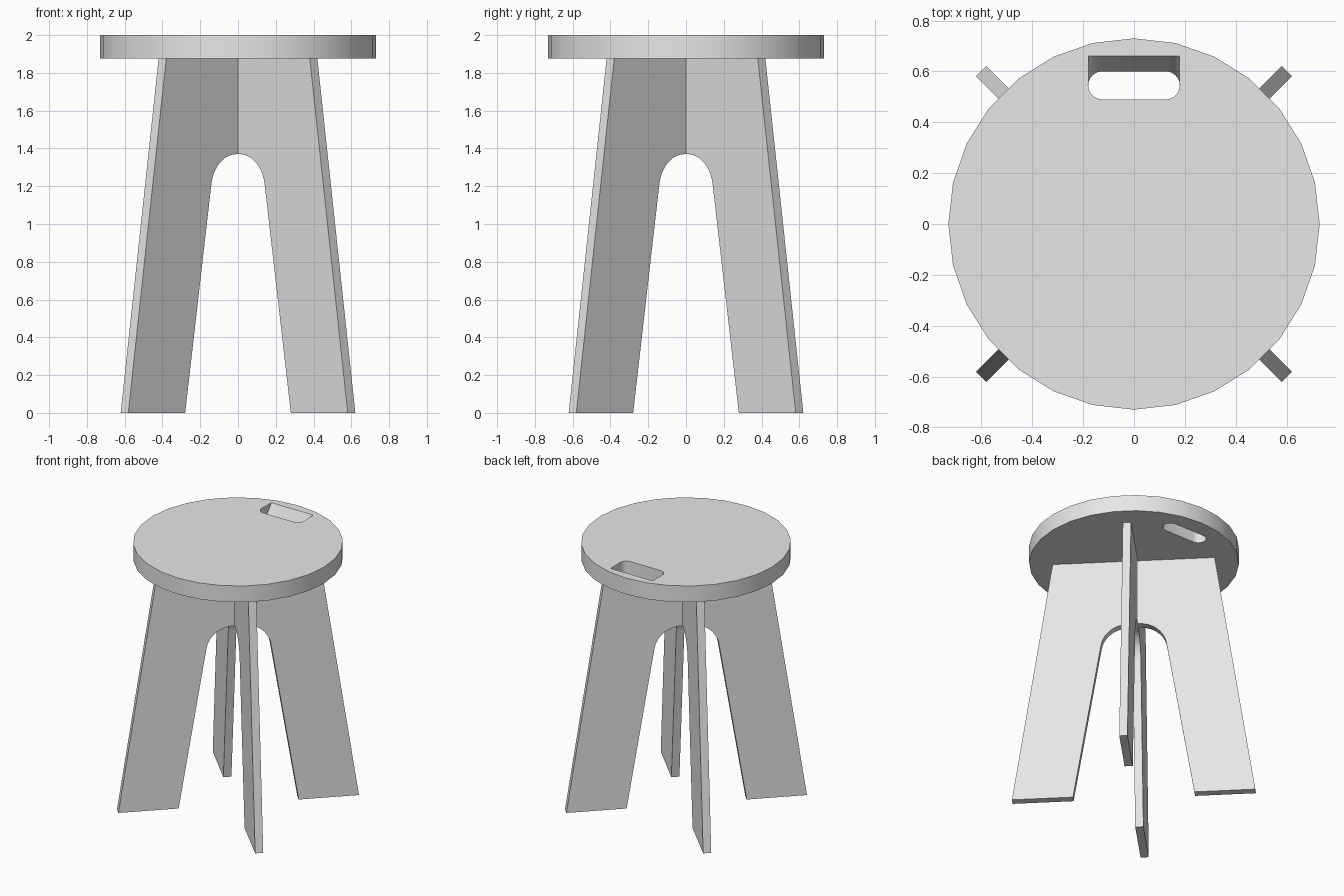
import bpy, bmesh, math
from mathutils import Vector

cube = bpy.data.objects.get("Cube")
if cube:
    bpy.data.objects.remove(cube, do_unlink=True)

GREY = (0.8, 0.8, 0.8, 1.0)
mat = bpy.data.materials.new("plain grey")
mat.use_nodes = True
mat.diffuse_color = GREY
mat.node_tree.nodes["Principled BSDF"].inputs["Base Color"].default_value = GREY

SEAT_BOTTOM, SEAT_TOP = 1.875, 2.0


def finish(bm, name):
    """Turn a bmesh into a coloured object with sharp-edged smooth shading."""
    bmesh.ops.recalc_face_normals(bm, faces=bm.faces)
    mesh = bpy.data.meshes.new(name)
    bm.to_mesh(mesh)
    bm.free()
    obj = bpy.data.objects.new(name, mesh)
    bpy.context.collection.objects.link(obj)
    mesh.materials.append(mat)
    bpy.ops.object.select_all(action='DESELECT')
    obj.select_set(True)
    bpy.context.view_layer.objects.active = obj
    bpy.ops.object.shade_smooth_by_angle(angle=math.radians(30))
    return obj


def arc(cx, cy, r, a0, a1, steps):
    """Points on an arc, angles in degrees."""
    angles = [math.radians(a0 + (a1 - a0) * i / steps) for i in range(steps + 1)]
    return [(cx + r * math.cos(a), cy + r * math.sin(a)) for a in angles]


def ring(bm, points, z):
    """Closed loop of vertices and edges at height z."""
    verts = [bm.verts.new((x, y, z)) for x, y in points]
    edges = [bm.edges.new((v, verts[i - 1])) for i, v in enumerate(verts)]
    return verts, edges


# Round seat with a hand slot near the back edge
def build_seat():
    bm = bmesh.new()
    sides, radius = 28, 0.73
    outline = arc(0, 0, radius, 0, 360, sides)[:-1]
    r, half = 0.055, 0.18
    slot_low = (arc(half - r, 0.545, r, -90, 90, 12)
                + arc(r - half, 0.545, r, 90, 270, 12))
    # Upper opening: the rear rim is swept back to a straight edge
    slot_high = [(x, y if y < 0.546 else 0.66) for x, y in slot_low]

    levels = []
    for z, slot in ((SEAT_BOTTOM, slot_low), (SEAT_TOP, slot_high)):
        outer, outer_edges = ring(bm, outline, z)
        inner, inner_edges = ring(bm, slot, z)
        levels.append((outer, inner))
        bmesh.ops.triangle_fill(bm, edges=outer_edges + inner_edges,
                                use_beauty=True, normal=(0, 0, 1))
    for low, high in zip(*levels):
        for i in range(len(low)):
            bm.faces.new((low[i - 1], low[i], high[i], high[i - 1]))
    return finish(bm, "seat")


# Tapered leg panel with an arched cut-out, standing on a diagonal
def build_panel(name, angle):
    bm = bmesh.new()
    thick = 0.057
    foot_out, foot_in, top_out = 0.85, 0.424, 0.566
    arch_top, fillet, slope = 1.37, 0.19, 0.162
    lean = math.degrees(math.atan(slope))
    # Fillet centre that touches both the arch top and the sloping leg edge
    cz = arch_top - fillet
    cx = foot_in - slope * cz - fillet * math.sqrt(1 + slope * slope)
    half = [(top_out, SEAT_BOTTOM), (foot_out, 0), (foot_in, 0)]
    half += arc(cx, cz, fillet, lean, 90, 10)
    outline = half + [(-x, z) for x, z in reversed(half)]

    face = bm.faces.new([bm.verts.new((x, -thick / 2, z)) for x, z in outline])
    new = bmesh.ops.extrude_face_region(bm, geom=[face])["geom"]
    bmesh.ops.translate(bm, vec=Vector((0, thick, 0)),
                        verts=[g for g in new if isinstance(g, bmesh.types.BMVert)])
    obj = finish(bm, name)
    obj.rotation_euler.z = math.radians(angle)
    return obj


build_seat()
build_panel("leg_panel_a", 45)
build_panel("leg_panel_b", -45)
